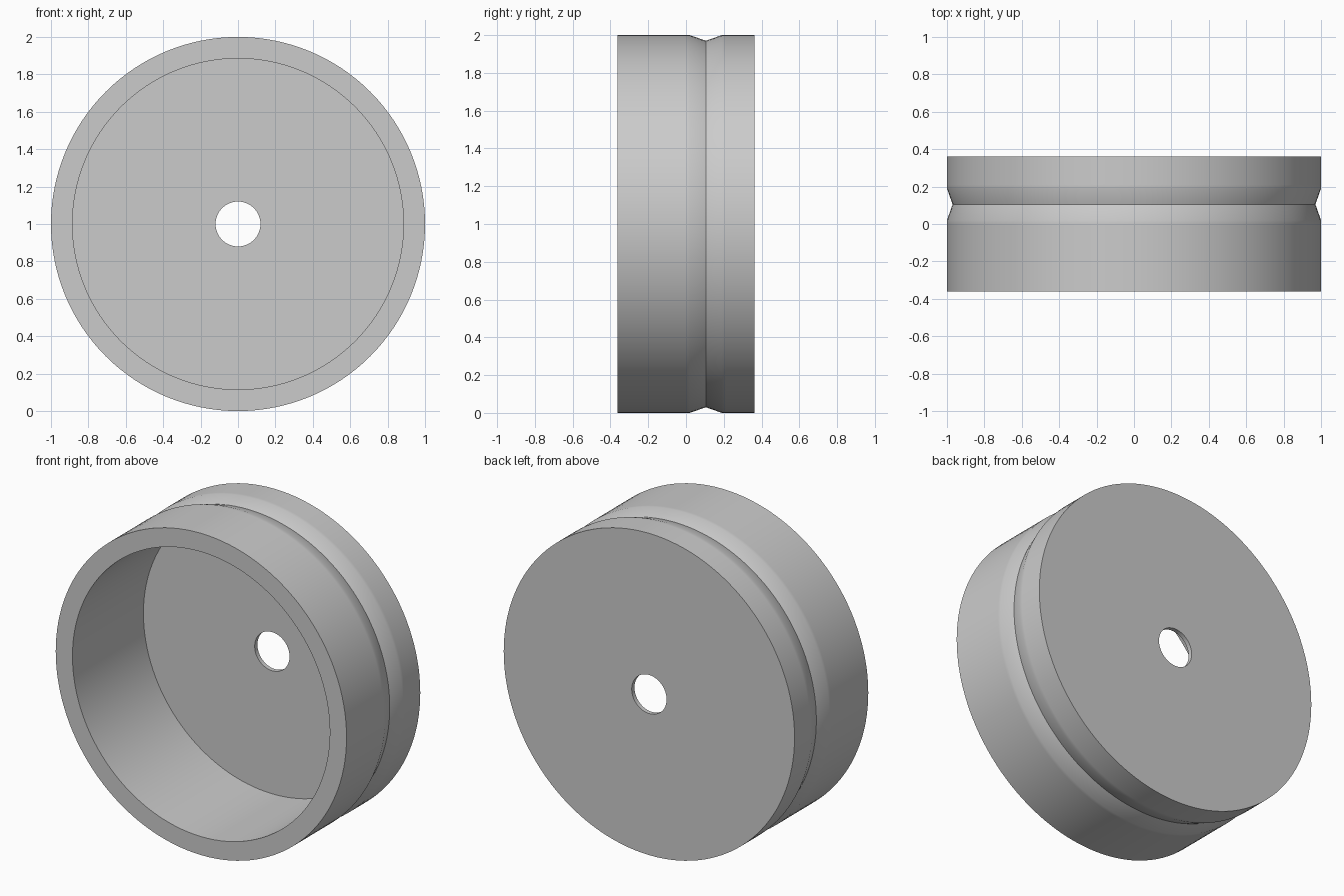
import bpy
import bmesh
from math import radians, tau
from mathutils import Vector

cube = bpy.data.objects.get("Cube")
if cube:
    bpy.data.objects.remove(cube, do_unlink=True)

SEGMENTS = 128
OUTER, INNER, HOLE, GROOVE = 1.0, 0.885, 0.12, 0.97
FRONT, FLOOR, BACK = -0.362, 0.335, 0.362

# Closed cross-section of the cup wall and floor as (radius, y)
profile = [
    (HOLE, FLOOR), (INNER, FLOOR), (INNER, FRONT), (OUTER, FRONT),
    (OUTER, 0.0), (OUTER, 0.02), (GROOVE, 0.105), (OUTER, 0.19), (OUTER, 0.21),
    (OUTER, BACK), (HOLE, BACK),
]

# Revolve the cross-section about the y axis
bm = bmesh.new()
verts = [bm.verts.new((r, y, 0)) for r, y in profile]
edges = [bm.edges.new((a, b)) for a, b in zip(verts, verts[1:] + verts[:1])]
bmesh.ops.spin(bm, geom=verts + edges, cent=(0, 0, 0), axis=(0, 1, 0),
               angle=tau, steps=SEGMENTS, use_merge=False)
bmesh.ops.remove_doubles(bm, verts=bm.verts[:], dist=0.0001)
bmesh.ops.translate(bm, verts=bm.verts[:], vec=Vector((0, 0, OUTER)))
bmesh.ops.recalc_face_normals(bm, faces=bm.faces[:])

mesh = bpy.data.meshes.new("grooved_cup")
bm.to_mesh(mesh)
bm.free()
cup = bpy.data.objects.new("grooved_cup", mesh)
bpy.context.collection.objects.link(cup)

# Plain grey finish
grey = bpy.data.materials.new("light_grey")
grey.use_nodes = True
color = (0.6, 0.6, 0.6, 1)
grey.diffuse_color = color
grey.node_tree.nodes["Principled BSDF"].inputs["Base Color"].default_value = color
mesh.materials.append(grey)

# Smooth round walls, with a crisp rim and groove bottom
bpy.ops.object.select_all(action="DESELECT")
cup.select_set(True)
bpy.context.view_layer.objects.active = cup
bpy.ops.object.shade_smooth_by_angle(angle=radians(30))
